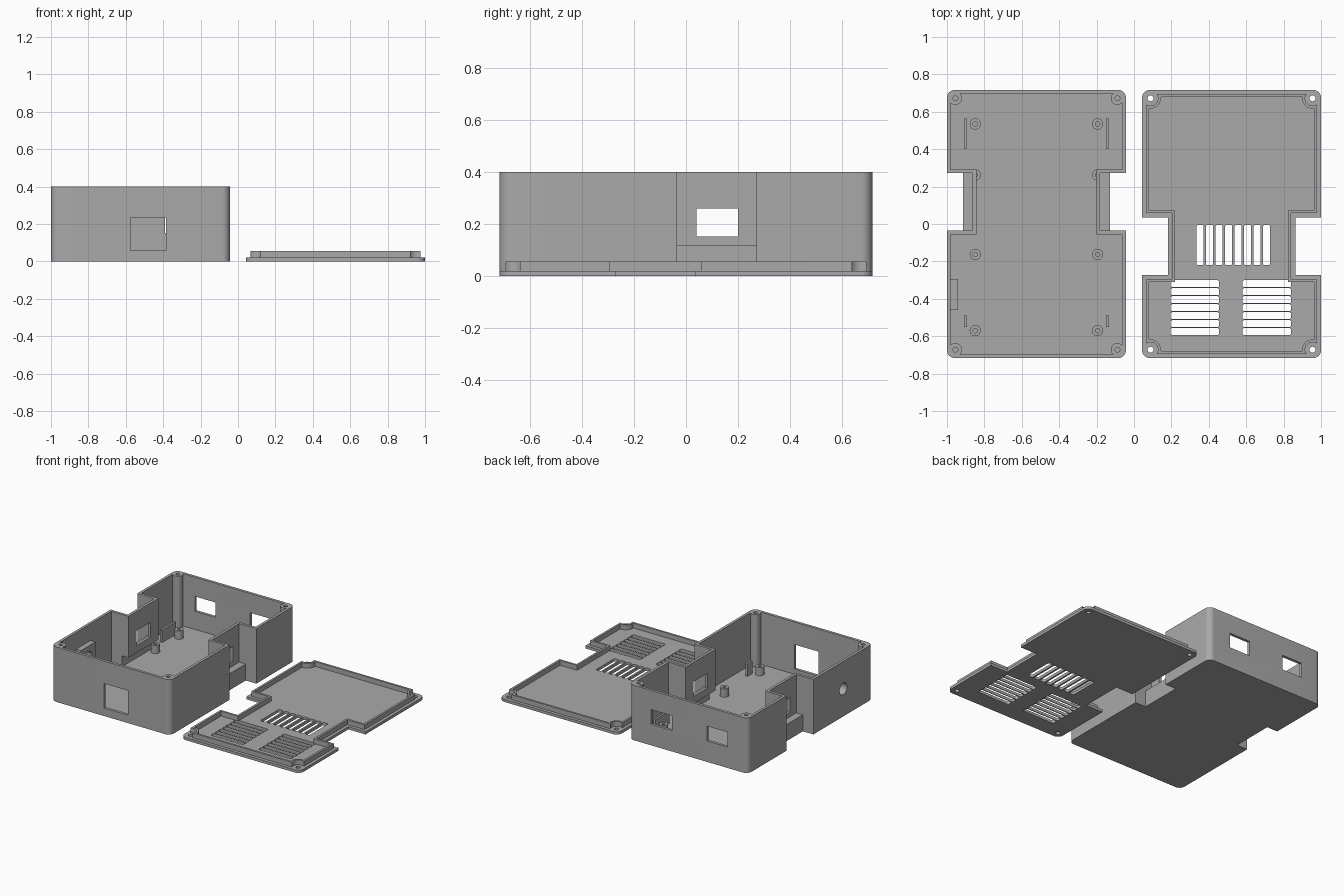
import bpy, bmesh, math

if "Cube" in bpy.data.objects:
    bpy.data.objects.remove(bpy.data.objects["Cube"])

W, H = 0.4785, 0.717          # half width and half depth of each shell
PX, PY = 0.433, 0.672         # screw post positions from the centre
BOX_X, LID_X = -0.5215, 0.5215

grey = bpy.data.materials.new("grey_plastic")
grey.diffuse_color = (0.40, 0.40, 0.40, 1)
grey.use_nodes = True
grey.node_tree.nodes["Principled BSDF"].inputs["Base Color"].default_value = grey.diffuse_color


def finish(name, bm):
    bmesh.ops.recalc_face_normals(bm, faces=bm.faces)
    me = bpy.data.meshes.new(name)
    bm.to_mesh(me)
    bm.free()
    ob = bpy.data.objects.new(name, me)
    bpy.context.collection.objects.link(ob)
    me.materials.append(grey)
    return ob


def add_prism(bm, pts, z0, z1):
    lo = [bm.verts.new((x, y, z0)) for x, y in pts]
    hi = [bm.verts.new((x, y, z1)) for x, y in pts]
    n = len(pts)
    bm.faces.new(lo[::-1])
    bm.faces.new(hi)
    for i in range(n):
        j = (i + 1) % n
        bm.faces.new((lo[i], lo[j], hi[j], hi[i]))


def prisms(name, items):
    bm = bmesh.new()
    for pts, z0, z1 in items:
        add_prism(bm, pts, z0, z1)
    return finish(name, bm)


def ring(name, outer, inner, z0, z1):
    """Closed band between two outlines with equal point counts."""
    bm = bmesh.new()
    loops = [[bm.verts.new((x, y, z)) for x, y in pts]
             for pts, z in ((outer, z0), (outer, z1), (inner, z1), (inner, z0))]
    n = len(outer)
    for k in range(4):
        a, b = loops[k], loops[(k + 1) % 4]
        for i in range(n):
            j = (i + 1) % n
            bm.faces.new((a[i], a[j], b[j], b[i]))
    return finish(name, bm)


def arc(cx, cy, r, a0, a1, n=10):
    return [(cx + r * math.cos(math.radians(a0 + (a1 - a0) * i / n)),
             cy + r * math.sin(math.radians(a0 + (a1 - a0) * i / n))) for i in range(n + 1)]


def circle(cx, cy, r, n=28):
    return arc(cx, cy, r, 0, 360 * (n - 1) / n, n - 1)


def rect(x0, x1, y0, y1):
    return [(x0, y0), (x1, y0), (x1, y1), (x0, y1)]


def round_rect(x0, x1, y0, y1, r):
    return (arc(x1 - r, y0 + r, r, -90, 0, 4) + arc(x1 - r, y1 - r, r, 0, 90, 4)
            + arc(x0 + r, y1 - r, r, 90, 180, 4) + arc(x0 + r, y0 + r, r, 180, 270, 4))


def outline(cx, d, y0, y1, nx, r, scoop=False):
    """Notched shell outline, inset by d; corners rounded or scooped around the posts."""
    w, h, nx, y0, y1 = W - d, H - d, nx - d, y0 - d, y1 + d

    def corner(k, sx, sy):
        if scoop:
            a = math.degrees(math.asin((W - PX - d) / r))
            return arc(cx + sx * PX, sy * PY, r, 180 + a + 90 * k, 90 - a + 90 * k)
        return arc(cx + sx * (w - r), sy * (h - r), r, -90 + 90 * k, 90 * k)

    return (corner(0, 1, -1) + [(cx + w, y0), (cx + nx, y0), (cx + nx, y1), (cx + w, y1)]
            + corner(1, 1, 1) + corner(2, -1, 1)
            + [(cx - w, y1), (cx - nx, y1), (cx - nx, y0), (cx - w, y0)] + corner(3, -1, -1))


def cut(ob, cutter):
    m = ob.modifiers.new("cut", 'BOOLEAN')
    m.operation, m.solver, m.object = 'DIFFERENCE', 'EXACT', cutter
    bpy.context.view_layer.objects.active = ob
    bpy.ops.object.modifier_apply(modifier=m.name)


def drop(ob):
    bpy.data.objects.remove(ob, do_unlink=True)


def mirrored(x0, x1, y0, y1, z0, z1):
    return [(rect(*sorted((BOX_X + s * x0, BOX_X + s * x1)), y0, y1), z0, z1) for s in (-1, 1)]


# Box: notched shell with a shelf at the foot of each notch
N0, N1, T = -0.035, 0.272, 0.02
box = prisms("box_shell", [(outline(BOX_X, 0, N0, N1, 0.393, 0.042), 0, 0.4)])
cutters = [
    prisms("notch", mirrored(0.341, 0.6, N0, N1, 0.12, 0.5)),
    prisms("cavity", [(outline(BOX_X, T, N0, N1, 0.341, 0.025), T, 0.5)]),
    prisms("shelf_hollow", mirrored(0.30, 0.373, N0 - T, N1 + T, T, 0.10)),
    # Port openings: notch walls, back wall, front wall
    prisms("side_ports", mirrored(0.30, 0.36, 0.04, 0.20, 0.152, 0.26)),
    prisms("end_ports", [(rect(-0.835, -0.67, 0.66, 0.76), 0.152, 0.26),
                         (rect(-0.39, -0.22, 0.66, 0.76), 0.152, 0.26),
                         (rect(-0.576, -0.384, -0.76, -0.66), 0.058, 0.236)]),
]
for c in cutters:
    cut(box, c)
    drop(c)

# Round jack opening through the wall and its inner boss
boss = prisms("jack_boss", [(rect(-0.982, -0.94, -0.46, -0.295), 0.12, 0.28)])
bm = bmesh.new()
add_prism(bm, circle(0, 0, 0.042), -0.1, 0.1)
for v in bm.verts:
    v.co = (-0.97 + v.co.z, -0.378 + v.co.x, 0.2 + v.co.y)
drill = finish("jack_drill", bm)
cut(box, drill)
cut(boss, drill)
drop(drill)

# Screw posts, board standoffs and board guide ribs
for sx in (-1, 1):
    for sy in (-1, 1):
        x, y = BOX_X + sx * PX, sy * PY
        ring("screw_post", circle(x, y, 0.035), circle(x, y, 0.013), T, 0.4)
    for y in (0.535, 0.262, -0.163, -0.57):
        x = BOX_X + sx * 0.327
        ring("standoff", circle(x, y, 0.03), circle(x, y, 0.012), T, 0.08)
prisms("guide_ribs", mirrored(0.372, 0.388, 0.405, 0.565, T, 0.11)
       + mirrored(0.372, 0.388, -0.55, -0.49, T, 0.11))

# Lid plate with screw holes and vent slots
L0, L1 = -N1, -N0
lid = prisms("lid_plate", [(outline(LID_X, 0, L0, L1, 0.341, 0.042), 0, T)])
holes = [circle(LID_X + sx * PX, sy * PY, 0.016) for sx in (-1, 1) for sy in (-1, 1)]
for i in range(8):
    x = 0.353 + i * 0.0508
    holes.append(round_rect(x - 0.0195, x + 0.0195, -0.22, -0.005, 0.01))
for i in range(7):
    y = -0.319 - i * 0.0427
    for x0 in (0.195, 0.58):
        holes.append(round_rect(x0, x0 + 0.26, y - 0.0185, y + 0.0185, 0.01))
vents = prisms("vents", [(h, -0.05, 0.1) for h in holes])
cut(lid, vents)
drop(vents)

# Raised lip that seats inside the box
ring("lid_lip", outline(LID_X, 0.023, L0, L1, 0.341, 0.04, True),
     outline(LID_X, 0.038, L0, L1, 0.341, 0.055, True), T, 0.055)

for ob in bpy.data.objects:
    bpy.ops.object.select_all(action='DESELECT')
    ob.select_set(True)
    bpy.context.view_layer.objects.active = ob
    bpy.ops.object.shade_smooth_by_angle(angle=math.radians(30))
